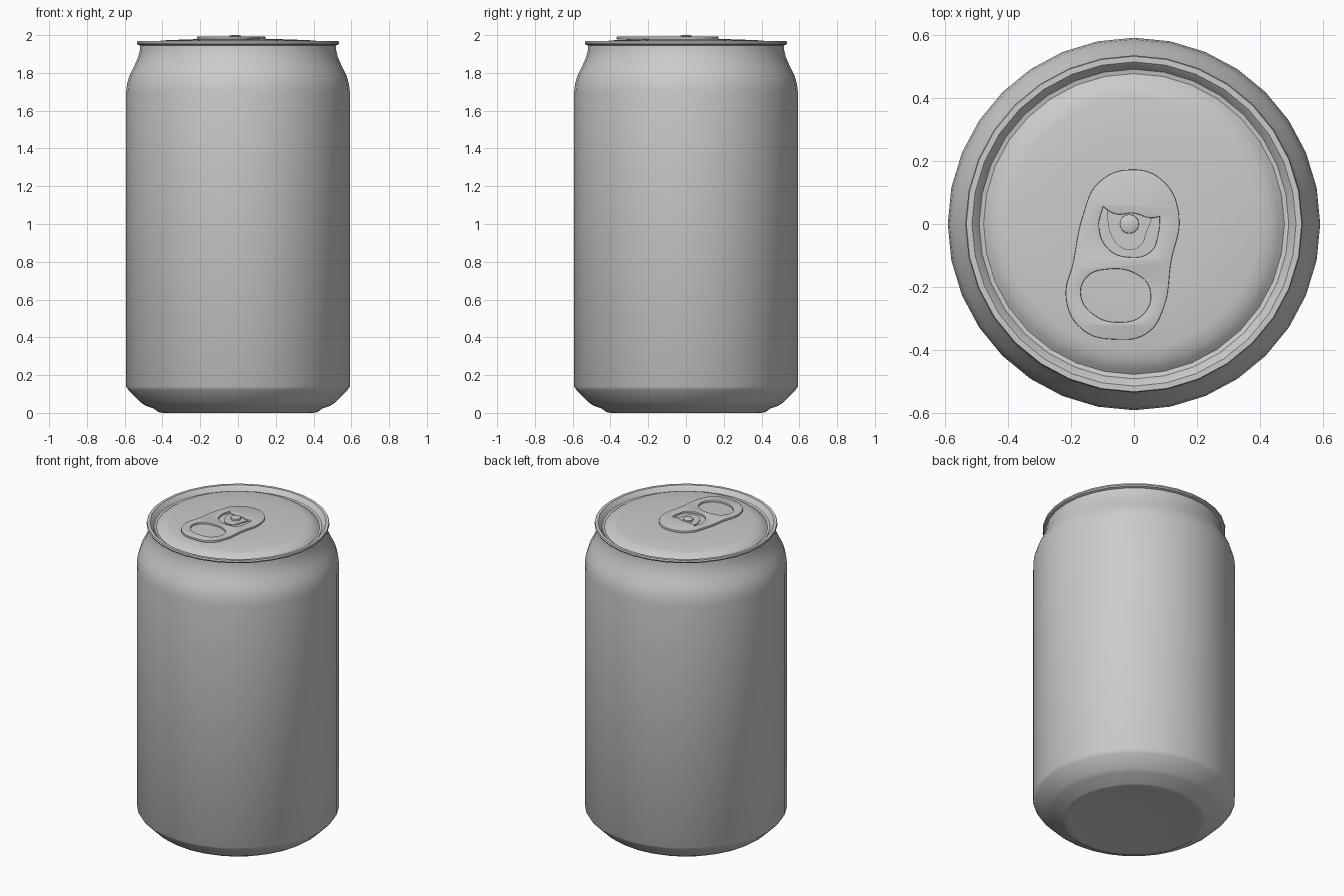
import bpy, bmesh, math
from mathutils import Matrix

cube = bpy.data.objects.get("Cube")
if cube:
    bpy.data.objects.remove(cube, do_unlink=True)

SEGMENTS = 32

# One plain grey for the whole can
grey = bpy.data.materials.new("plain grey")
grey.use_nodes = True
colour = (0.6, 0.6, 0.6, 1)
grey.diffuse_color = colour
grey.node_tree.nodes["Principled BSDF"].inputs["Base Color"].default_value = colour


def add_object(name, mesh, angle):
    """Link a mesh, colour it and smooth everything below the given angle."""
    obj = bpy.data.objects.new(name, mesh)
    bpy.context.collection.objects.link(obj)
    mesh.materials.clear()
    mesh.materials.append(grey)
    bpy.ops.object.select_all(action='DESELECT')
    obj.select_set(True)
    bpy.context.view_layer.objects.active = obj
    bpy.ops.object.shade_smooth_by_angle(angle=math.radians(angle))
    return obj


def lathe(name, profile, centre=(0, 0), segments=SEGMENTS, angle=38):
    """Spin a (radius, height) profile around a vertical axis."""
    bm = bmesh.new()
    verts = [bm.verts.new((0, r, z)) for r, z in profile]
    edges = [bm.edges.new(pair) for pair in zip(verts, verts[1:])]
    bmesh.ops.spin(bm, geom=verts + edges, cent=(0, 0, 0), axis=(0, 0, 1),
                   angle=math.tau, steps=segments, use_duplicate=False)
    bmesh.ops.remove_doubles(bm, verts=bm.verts, dist=0.0005)
    bmesh.ops.recalc_face_normals(bm, faces=bm.faces)
    bm.transform(Matrix.Translation((*centre, 0)))
    mesh = bpy.data.meshes.new(name)
    bm.to_mesh(mesh)
    bm.free()
    return add_object(name, mesh, angle)


def plate(name, outlines, z, half_thickness, bevel=0.0):
    """Extrude smooth closed outlines; the inner ones become holes."""
    curve = bpy.data.curves.new(name + "_outline", 'CURVE')
    curve.dimensions = '2D'
    curve.fill_mode = 'BOTH'
    curve.extrude = half_thickness - bevel
    curve.bevel_depth = bevel
    curve.bevel_resolution = 1
    curve.resolution_u = 6
    for points, corners in outlines:
        spline = curve.splines.new('BEZIER')
        spline.bezier_points.add(len(points) - 1)
        spline.use_cyclic_u = True
        for i, (point, (x, y)) in enumerate(zip(spline.bezier_points, points)):
            point.co = (x, y, 0)
            kind = 'VECTOR' if i in corners else 'AUTO'
            point.handle_left_type = point.handle_right_type = kind
    helper = bpy.data.objects.new(name + "_helper", curve)
    bpy.context.collection.objects.link(helper)
    bpy.context.view_layer.update()
    graph = bpy.context.evaluated_depsgraph_get()
    mesh = bpy.data.meshes.new_from_object(helper.evaluated_get(graph))
    mesh.name = name
    mesh.transform(Matrix.Translation((0, 0, z)))
    bpy.data.objects.remove(helper, do_unlink=True)
    bm = bmesh.new()
    bm.from_mesh(mesh)
    bmesh.ops.remove_doubles(bm, verts=bm.verts, dist=0.0002)
    bmesh.ops.recalc_face_normals(bm, faces=bm.faces)
    bm.to_mesh(mesh)
    bm.free()
    return add_object(name, mesh, 35)


# Can shell: base, chamfer, wall, shoulder, rolled rim, groove and lid
lathe("can_body", [
    (0, 0.012), (0.2, 0.01), (0.37, 0.004), (0.4, 0), (0.42, 0.004),
    (0.45, 0.025), (0.49, 0.038), (0.515, 0.055), (0.58, 0.12),
    (0.592, 0.14), (0.592, 1.7), (0.587, 1.745), (0.573, 1.79),
    (0.55, 1.835), (0.53, 1.88), (0.52, 1.92), (0.518, 1.945),
    (0.532, 1.95), (0.536, 1.958), (0.533, 1.968), (0.515, 1.968),
    (0.505, 1.958), (0.492, 1.94), (0.478, 1.937), (0.462, 1.95),
    (0.44, 1.964), (0.4, 1.972), (0.25, 1.978), (0, 1.98)])

# Pull tab with a finger hole and a cutout around the rivet
outer = [(-0.005, 0.17), (0.09, 0.135), (0.14, 0.03), (0.115, -0.12),
         (0.09, -0.27), (0.04, -0.345), (-0.06, -0.364), (-0.16, -0.335),
         (-0.213, -0.24), (-0.19, -0.12), (-0.16, 0.025), (-0.11, 0.13)]
finger_hole = [(-0.1, -0.143), (0.015, -0.16), (0.055, -0.215),
               (0.03, -0.29), (-0.045, -0.315), (-0.13, -0.29),
               (-0.172, -0.225), (-0.15, -0.165)]
rivet_hole = [(-0.1, 0.06), (-0.114, -0.01), (-0.085, -0.08),
              (-0.02, -0.108), (0.055, -0.09), (0.08, -0.03), (0.085, 0.028),
              (0.055, 0.022), (0, 0.037), (-0.06, 0.035)]
plate("pull_tab", [(outer, ()), (finger_hole, ()), (rivet_hole, (0, 6))],
      1.985, 0.007, 0.003)

# Small tongue that the rivet holds down
tongue = [(-0.085, 0.05), (-0.075, -0.03), (-0.03, -0.08), (0.02, -0.07),
          (0.04, -0.025), (0.06, 0.025), (0, 0.045)]
plate("rivet_tongue", [(tongue, (0, 5))], 1.982, 0.003)

# Rivet button
lathe("rivet", [(0, 1.975), (0.031, 1.975), (0.03, 1.996), (0.024, 1.999),
                (0, 2.0)], centre=(-0.015, 0), segments=20, angle=45)
